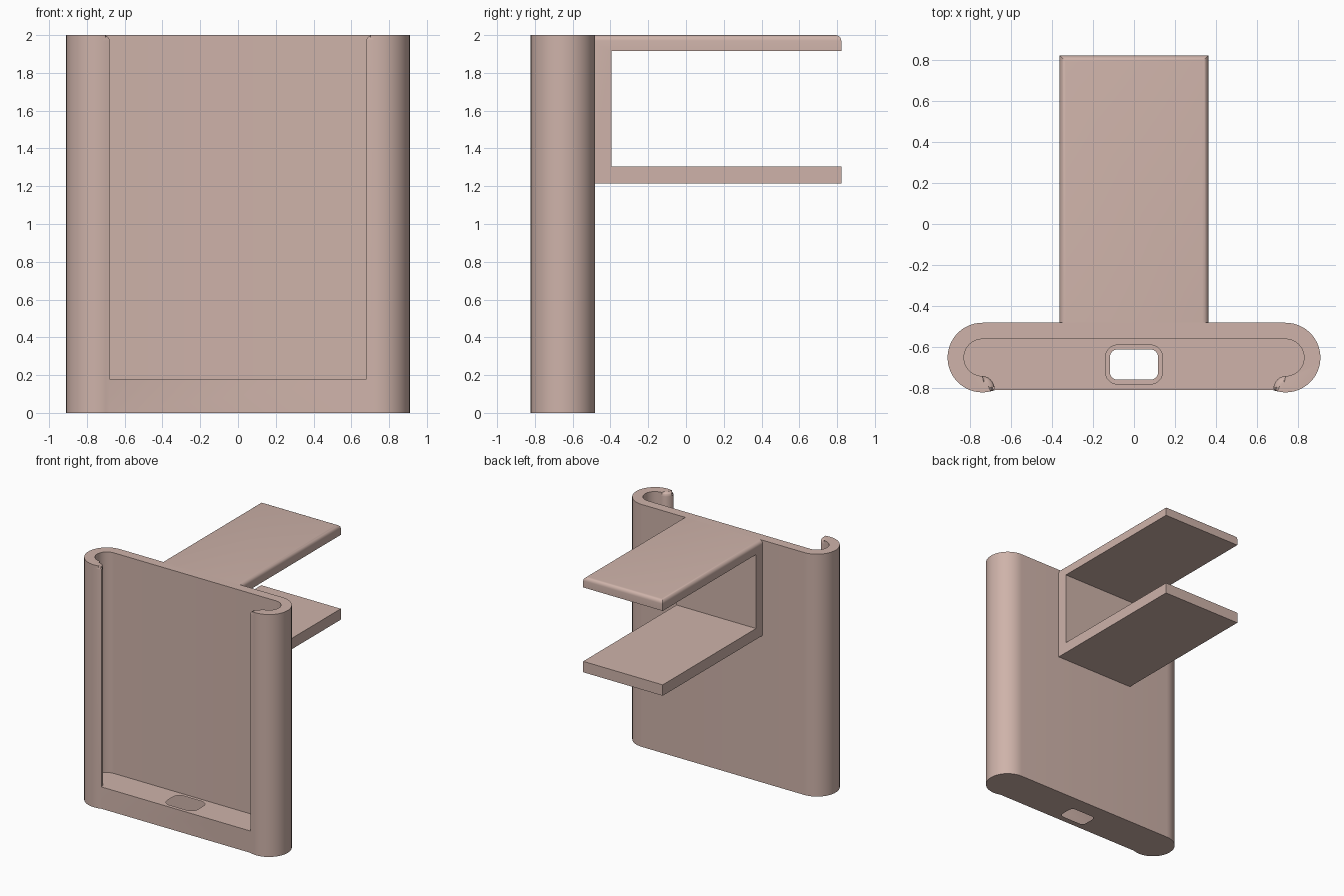
import bpy, bmesh, math

if "Cube" in bpy.data.objects:
    bpy.data.objects.remove(bpy.data.objects["Cube"])

mat = bpy.data.materials.new("dusty pink plastic")
mat.diffuse_color = (0.62, 0.45, 0.40, 1)
mat.use_nodes = True
mat.node_tree.nodes["Principled BSDF"].inputs["Base Color"].default_value = mat.diffuse_color

FLOOR, TOP, ROUND = 0.18, 2.0, 0.03


def arc(cx, cy, rx, ry, a0, a1, n):
    """Points along an elliptical arc, angles in degrees."""
    pts = []
    for i in range(n + 1):
        a = math.radians(a0 + (a1 - a0) * i / n)
        pts.append((cx + rx * math.cos(a), cy + ry * math.sin(a)))
    return pts


def make_object(name, bm):
    bmesh.ops.recalc_face_normals(bm, faces=bm.faces)
    me = bpy.data.meshes.new(name)
    bm.to_mesh(me)
    bm.free()
    ob = bpy.data.objects.new(name, me)
    bpy.context.collection.objects.link(ob)
    me.materials.append(mat)
    return ob


def shade(ob):
    bpy.ops.object.select_all(action='DESELECT')
    ob.select_set(True)
    bpy.context.view_layer.objects.active = ob
    bpy.ops.object.shade_smooth_by_angle(angle=math.radians(35))


def ring(bm, pts, z):
    return [bm.verts.new((x, y, z)) for x, y in pts]


def round_edges(bm, edges):
    bmesh.ops.bevel(bm, geom=edges, offset=ROUND, segments=5, profile=0.5,
                    affect='EDGES', clamp_overlap=False)


def mirrored(half):
    """Continue a right-hand path (lip to middle) with its left-hand mirror."""
    return half + [(-x, y) for x, y in reversed(half)]


# Holder: solid base with a C-shaped wall whose ends curl into front lips
CX, CY = 0.74, -0.652
outer = mirrored(arc(CX, CY, 0.17, 0.17, -110.7, 90, 28))
lip = arc(CX, -0.809, 0.06, 0.067, 180, 90, 7)[1:]
inner = mirrored(lip + arc(CX, CY, 0.09, 0.09, -90, 90, 24)[1:])

bm = bmesh.new()
o0, o1, o2 = (ring(bm, outer, z) for z in (0, FLOOR, TOP))
i1, i2 = (ring(bm, inner, z) for z in (FLOOR, TOP))
pocket_low = [o1[0]] + i1 + [o1[-1]]
pocket_top = [o2[0]] + i2 + [o2[-1]]
for low, high in ((o0, o1), (o1, o2), (pocket_low, pocket_top)):
    for k in range(len(low) - 1):
        bm.faces.new((low[k], low[k + 1], high[k + 1], high[k]))
bm.faces.new((o0[-1], o0[0], o1[0], o1[-1]))
bm.faces.new(o0)
bm.faces.new(pocket_low)
rim = bm.faces.new(o2 + i2[::-1])
round_edges(bm, list(rim.edges))
holder = make_object("holder", bm)

# Rounded cable slot through the base, flared at the floor
def slot(grow):
    pts = []
    for sx, sy, a in ((1, 1, 0), (-1, 1, 90), (-1, -1, 180), (1, -1, 270)):
        pts += arc(sx * 0.08, -0.686 + sy * 0.036, 0.038 + grow,
                   0.038 + grow, a, a + 90, 6)
    return pts


bm = bmesh.new()
levels = [(0, -0.1)]
for k in range(6):
    a = math.radians(k * 15)
    levels.append((0.025 * (1 - math.cos(a)), FLOOR - 0.025 + 0.025 * math.sin(a)))
levels += [(0.025, FLOOR + 0.001), (0.025, FLOOR + 0.1)]
rings = [ring(bm, slot(g), z) for g, z in levels]
for low, high in zip(rings, rings[1:]):
    for k in range(len(low)):
        j = (k + 1) % len(low)
        bm.faces.new((low[k], low[j], high[j], high[k]))
bm.faces.new(rings[0])
bm.faces.new(rings[-1])
cutter = make_object("slot_cutter", bm)

cut = holder.modifiers.new("slot", 'BOOLEAN')
cut.operation, cut.solver, cut.object = 'DIFFERENCE', 'EXACT', cutter
bpy.context.view_layer.objects.active = holder
bpy.ops.object.modifier_apply(modifier=cut.name)
bpy.data.objects.remove(cutter)
shade(holder)

# Mounting bracket: C-shaped profile swept across x, top edges rounded
profile = [(-0.515, 1.215), (0.822, 1.215), (0.822, 1.305), (-0.395, 1.305),
           (-0.395, 1.915), (0.822, 1.915), (0.822, TOP), (-0.515, TOP)]
bm = bmesh.new()
left, right = ([bm.verts.new((x, y, z)) for y, z in profile] for x in (-0.363, 0.363))
bm.faces.new(left)
bm.faces.new(right)
for k in range(len(profile)):
    j = (k + 1) % len(profile)
    bm.faces.new((left[k], left[j], right[j], right[k]))
round_edges(bm, [e for e in bm.edges
                 if all(v.co.z > TOP - 0.001 for v in e.verts)
                 and any(v.co.y > 0 for v in e.verts)])
shade(make_object("bracket", bm))
